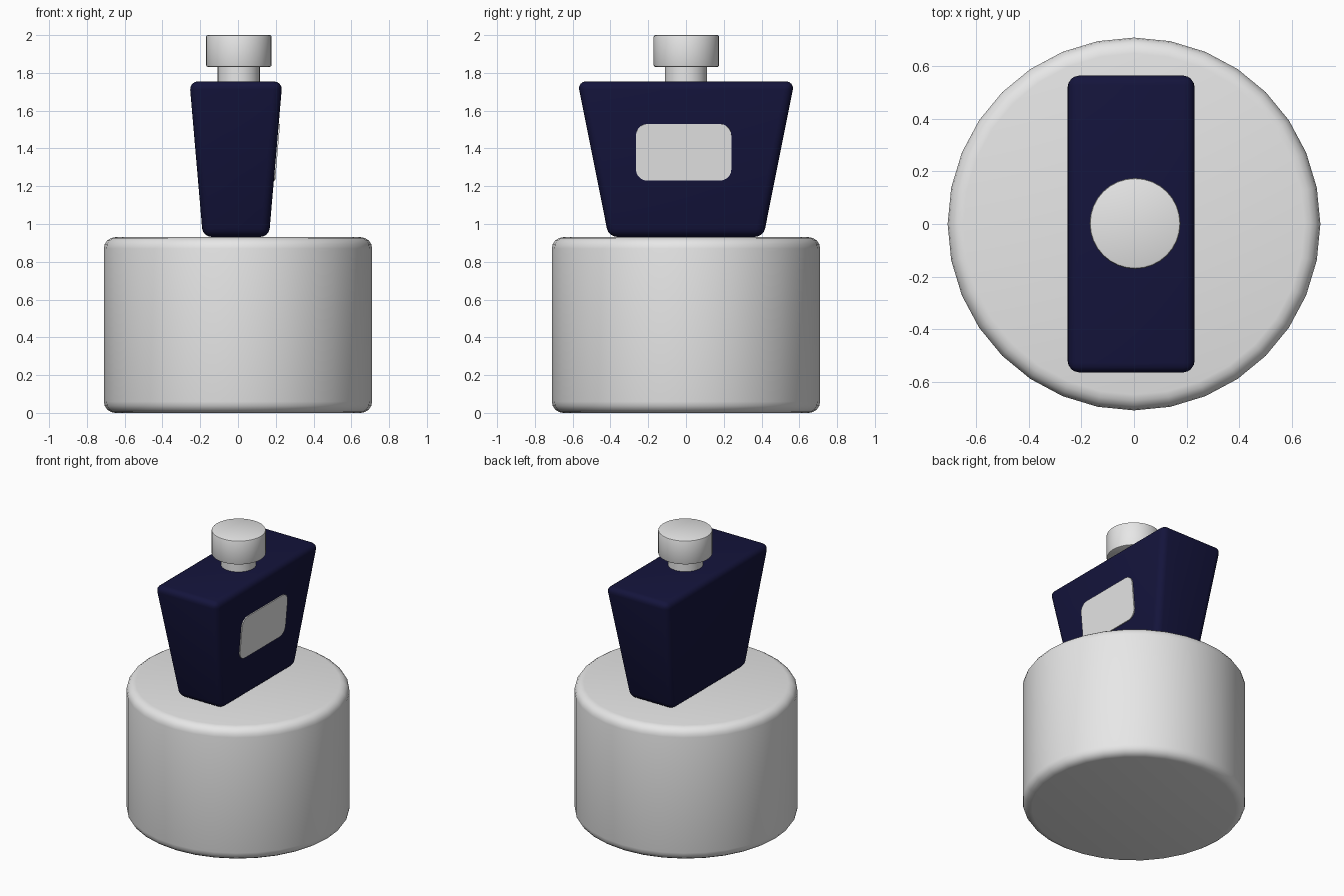
import bpy, bmesh, math
from mathutils import Vector

if "Cube" in bpy.data.objects:
    bpy.data.objects.remove(bpy.data.objects["Cube"])


def material(name, rgb):
    m = bpy.data.materials.new(name)
    m.diffuse_color = (*rgb, 1)
    m.use_nodes = True
    m.node_tree.nodes["Principled BSDF"].inputs["Base Color"].default_value = m.diffuse_color
    return m


GREY = material("light_grey", (0.8, 0.8, 0.8))
NAVY = material("dark_navy", (0.007, 0.007, 0.045))


def finish(obj, name, mat, bevel=0, segments=4):
    """Name, colour, round and smooth a part."""
    obj.name = obj.data.name = name
    obj.data.materials.append(mat)
    bpy.ops.object.select_all(action='DESELECT')
    obj.select_set(True)
    bpy.context.view_layer.objects.active = obj
    if bevel:
        mod = obj.modifiers.new("rounded_edges", 'BEVEL')
        mod.width, mod.segments = bevel, segments
        mod.limit_method, mod.angle_limit = 'ANGLE', math.radians(40)
        bpy.ops.object.modifier_apply(modifier=mod.name)
    bpy.ops.object.shade_smooth_by_angle(angle=math.radians(35))
    return obj


def from_bmesh(bm):
    mesh = bpy.data.meshes.new("part")
    bm.to_mesh(mesh)
    bm.free()
    obj = bpy.data.objects.new("part", mesh)
    bpy.context.collection.objects.link(obj)
    return obj


def cylinder(name, radius, z0, z1, x=0, y=0, bevel=0, sides=32, segments=4):
    bpy.ops.mesh.primitive_cylinder_add(vertices=sides, radius=radius, depth=z1 - z0,
                                        location=(x, y, (z0 + z1) / 2))
    return finish(bpy.context.object, name, GREY, bevel, segments)


# Round pedestal
cylinder("pedestal", 0.71, 0, 0.93, bevel=0.06)

# Bottle body: a box that widens towards the top
CX, Z0, Z1 = -0.011, 0.932, 1.755
BOTTOM, TOP = (0.175, 0.41), (0.246, 0.574)
bm = bmesh.new()
bmesh.ops.create_cube(bm, size=2)
for v in bm.verts:
    hx, hy = TOP if v.co.z > 0 else BOTTOM
    v.co = (CX + v.co.x * hx, v.co.y * hy, Z1 if v.co.z > 0 else Z0)
finish(from_bmesh(bm), "bottle_body", NAVY, 0.045)

# Label: thin rounded plate lying on the sloping right side
slope = (TOP[0] - BOTTOM[0]) / (Z1 - Z0)
normal = Vector((1, 0, -slope)).normalized()
bm = bmesh.new()
ring = []
R = 0.06
for cy, cz, start in ((0.18, 1.47, 0), (-0.205, 1.47, 90), (-0.205, 1.29, 180), (0.18, 1.29, 270)):
    for i in range(6):
        a = math.radians(start + i * 18)
        y, z = cy + R * math.cos(a), cz + R * math.sin(a)
        ring.append(bm.verts.new((CX + BOTTOM[0] + slope * (z - Z0), y, z)))
face = bm.faces.new(ring)
plate = bmesh.ops.extrude_face_region(bm, geom=[face])
bmesh.ops.translate(bm, vec=normal * 0.007,
                    verts=[g for g in plate["geom"] if isinstance(g, bmesh.types.BMVert)])
bmesh.ops.recalc_face_normals(bm, faces=bm.faces)
finish(from_bmesh(bm), "label", GREY)

# Neck and cap
cylinder("neck", 0.112, 1.73, 1.85, 0.004, 0)
cylinder("cap", 0.173, 1.832, 2.0, 0.004, 0.002, bevel=0.008, segments=2)
